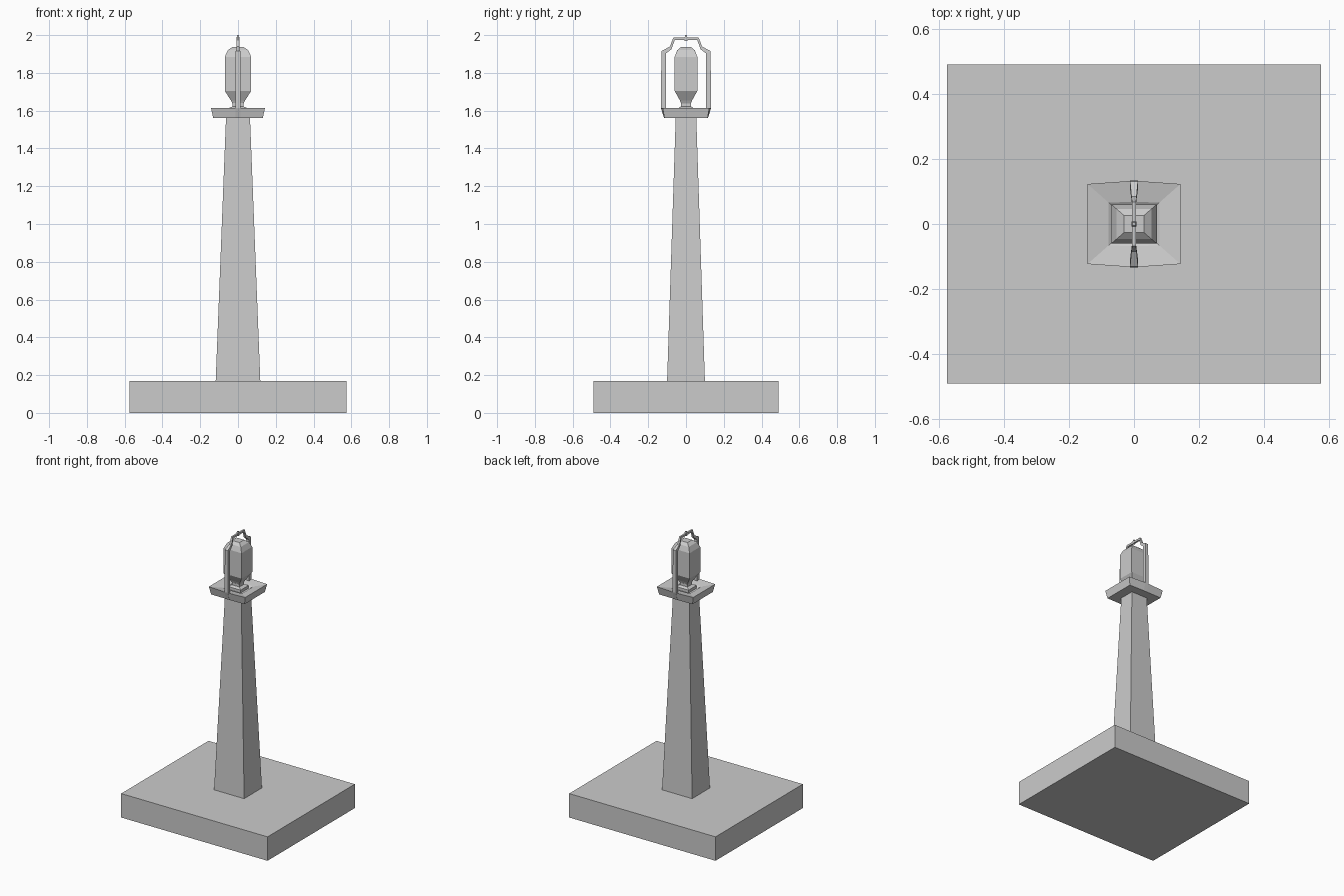
import bpy
from mathutils import Vector

if "Cube" in bpy.data.objects:
    bpy.data.objects.remove(bpy.data.objects["Cube"])

stone = bpy.data.materials.new("light_grey")
stone.use_nodes = True
GREY = (0.6, 0.6, 0.6, 1)
stone.diffuse_color = GREY
stone.node_tree.nodes["Principled BSDF"].inputs["Base Color"].default_value = GREY


def loft(name, rings):
    """Skin a list of equal-length point rings and cap both ends."""
    n = len(rings[0])
    verts = [p for ring in rings for p in ring]
    faces = [tuple(reversed(range(n))), tuple(range(len(verts) - n, len(verts)))]
    for r in range(len(rings) - 1):
        for i in range(n):
            j = (i + 1) % n
            faces.append((r * n + i, r * n + j, (r + 1) * n + j, (r + 1) * n + i))
    mesh = bpy.data.meshes.new(name)
    mesh.from_pydata(verts, [], faces)
    mesh.materials.append(stone)
    obj = bpy.data.objects.new(name, mesh)
    bpy.context.collection.objects.link(obj)
    return obj


def rect(x, y, z):
    return [(-x, -y, z), (x, -y, z), (x, y, z), (-x, y, z)]


def bowed(x, y, mid, z):
    """Rectangle whose front and back edges bow out to mid."""
    return [(-x, -y, z), (0, -mid, z), (x, -y, z), (x, y, z), (0, mid, z), (-x, y, z)]


# Plinth and tapering column
loft("plinth", [rect(0.575, 0.49, 0), rect(0.575, 0.49, 0.17)])
loft("column", [rect(0.118, 0.1, 0.17), rect(0.063, 0.054, 1.575)])

# Flared platform with a shallow dished top
loft("platform", [bowed(0.131, 0.114, 0.116, 1.56), bowed(0.143, 0.123, 0.133, 1.615),
                  bowed(0.078, 0.066, 0.068, 1.603), bowed(0.06, 0.05, 0.05, 1.592)])

# Lantern foot and faceted lantern body
loft("lantern_foot", [rect(0.052, 0.044, 1.59), rect(0.052, 0.044, 1.612),
                      rect(0.03, 0.027, 1.622), rect(0.03, 0.027, 1.64)])
DEPTH = 0.86
profile = [(0.026, 1.63), (0.038, 1.655), (0.07, 1.705), (0.07, 1.885),
           (0.054, 1.92), (0.03, 1.937)]
loft("lantern", [rect(r, r * DEPTH, z) for r, z in profile])

# Arched frame over the lantern: outer path, inner path and half width
outer = [(0.116, 1.56), (0.133, 1.615), (0.13, 1.915), (0.085, 1.94), (0.067, 1.987)]
inner = [(0.106, 1.56), (0.106, 1.615), (0.106, 1.903), (0.077, 1.925), (0.06, 1.973)]
widths = [0.013, 0.013, 0.012, 0.008, 0.006]
stations = [(o, i, w, 1) for o, i, w in zip(outer, inner, widths)]
stations += [(o, i, w, -1) for o, i, w, s in reversed(stations)]
loft("lantern_frame", [[(-w, s * o[0], o[1]), (w, s * o[0], o[1]),
                        (w, s * i[0], i[1]), (-w, s * i[0], i[1])]
                       for o, i, w, s in stations])

# Small finial on the frame
loft("finial", [rect(0.007, 0.007, 1.97), rect(0.007, 0.007, 1.99), rect(0.004, 0.004, 2.0)])
